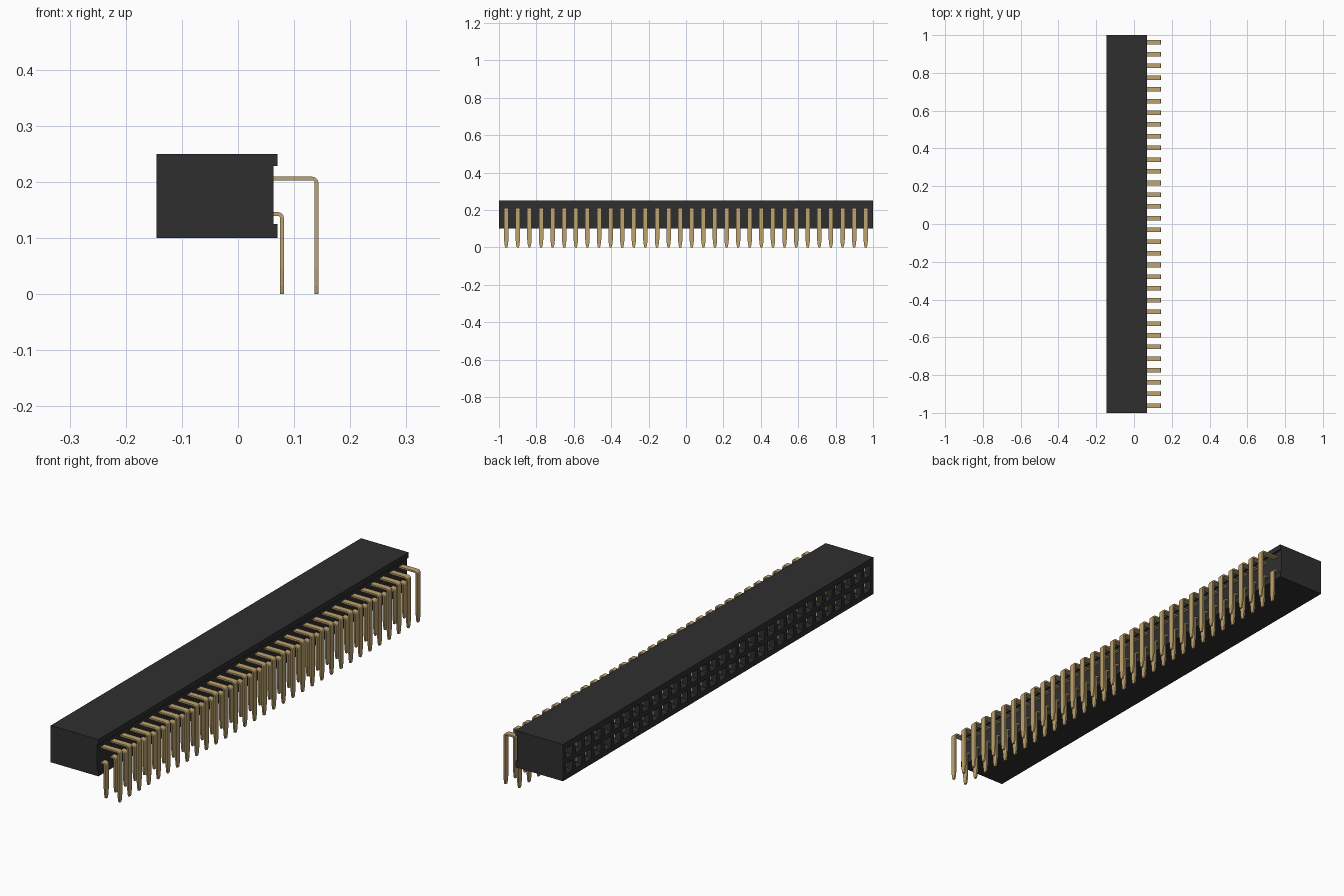
import bpy, bmesh, math

cube = bpy.data.objects.get("Cube")
if cube:
    bpy.data.objects.remove(cube, do_unlink=True)

COUNT, PITCH = 32, 0.062
Y0 = -PITCH * (COUNT - 1) / 2
ROWS = {"lower": (0.143, 0.0785), "upper": (0.206, 0.140)}   # pin height, leg x


def material(name, rgb, rough):
    m = bpy.data.materials.new(name)
    m.use_nodes = True
    m.diffuse_color = (*rgb, 1)
    bsdf = next(n for n in m.node_tree.nodes if n.type == 'BSDF_PRINCIPLED')
    bsdf.inputs["Base Color"].default_value = (*rgb, 1)
    bsdf.inputs["Roughness"].default_value = rough
    return m


black = material("black plastic", (0.028, 0.028, 0.028), 0.6)
gold = material("gold metal", (0.52, 0.37, 0.16), 0.4)


def finish(name, bm, mat):
    bmesh.ops.recalc_face_normals(bm, faces=bm.faces)
    mesh = bpy.data.meshes.new(name)
    bm.to_mesh(mesh)
    bm.free()
    mesh.materials.append(mat)
    ob = bpy.data.objects.new(name, mesh)
    bpy.context.collection.objects.link(ob)
    return ob


def repeat(ob):
    # one copy per position along the connector
    mod = ob.modifiers.new("Row", 'ARRAY')
    mod.count = COUNT
    mod.use_relative_offset = False
    mod.use_constant_offset = True
    mod.constant_offset_displace = (0, PITCH, 0)
    ob.location.y = Y0


def housing():
    bm = bmesh.new()
    ys = [-1] + [Y0 + (i - 0.5) * PITCH for i in range(COUNT + 1)] + [1]
    zs = [0.10, 0.1125, 0.1745, 0.2365, 0.25]
    grid = [[bm.verts.new((-0.145, y, z)) for z in zs] for y in ys]

    # socket side, divided into one cell per hole
    cells = []
    for i in range(len(ys) - 1):
        for j in range(len(zs) - 1):
            f = bm.faces.new((grid[i][j], grid[i][j + 1],
                              grid[i + 1][j + 1], grid[i + 1][j]))
            if 0 < i < len(ys) - 2 and 0 < j < len(zs) - 2:
                cells.append(f)

    # pin side with a long recess between two lips
    profile = [(0.07, 0.25), (0.07, 0.228), (0.063, 0.228),
               (0.063, 0.125), (0.07, 0.125), (0.07, 0.10)]
    near = [bm.verts.new((x, -1, z)) for x, z in profile]
    far = [bm.verts.new((x, 1, z)) for x, z in profile]
    for k in range(len(profile) - 1):
        bm.faces.new((near[k], near[k + 1], far[k + 1], far[k]))
    bm.faces.new([col[-1] for col in grid] + [far[0], near[0]])
    bm.faces.new([col[0] for col in grid] + [far[-1], near[-1]])
    bm.faces.new(grid[0] + near)
    bm.faces.new(grid[-1] + far)
    bmesh.ops.recalc_face_normals(bm, faces=bm.faces)

    # rim, funnel and deep shaft of each hole
    for thick, depth in ((0.010, 0), (0.008, -0.012), (0.0005, -0.11)):
        bmesh.ops.inset_individual(bm, faces=cells, thickness=thick,
                                   depth=depth, use_even_offset=True)
    return finish("housing", bm, black)


def pin(row, z, leg_x):
    # flat strip: (x, z, strip direction angle, half width)
    t, r = 0.0033, 0.008
    path = [(0.0, z, 0, 0.012)]
    for k in range(5):
        a = math.pi / 2 * k / 4
        path.append((leg_x - r + r * math.sin(a), z - r + r * math.cos(a), a, 0.012))
    down = math.pi / 2
    path += [(leg_x, 0.042, down, 0.012), (leg_x, 0.015, down, 0.009),
             (leg_x, 0.0, down, 0.0055)]
    bm = bmesh.new()
    rings = []
    for x, h, a, w in path:
        nx, nz = math.sin(a) * t, math.cos(a) * t
        rings.append([bm.verts.new((x + s * nx, v * w, h + s * nz))
                      for s, v in ((1, -1), (1, 1), (-1, 1), (-1, -1))])
    for p, q in zip(rings, rings[1:]):
        for k in range(4):
            bm.faces.new((p[k], p[(k + 1) % 4], q[(k + 1) % 4], q[k]))
    bm.faces.new(rings[0])
    bm.faces.new(rings[-1])
    repeat(finish(row + "_pins", bm, gold))


def contacts(row, z):
    # pair of spring leaves that close towards each other inside the hole
    bm = bmesh.new()
    for side in (-1, 1):
        rings = []
        for x, y in ((-0.128, 0.0095), (-0.105, 0.004), (-0.03, 0.0095)):
            rings.append([bm.verts.new((x, side * (y + dy), z + dz))
                          for dy, dz in ((0, -0.007), (0, 0.007),
                                         (0.002, 0.007), (0.002, -0.007))])
        for p, q in zip(rings, rings[1:]):
            for k in range(4):
                bm.faces.new((p[k], p[(k + 1) % 4], q[(k + 1) % 4], q[k]))
        bm.faces.new(rings[0])
        bm.faces.new(rings[-1])
    repeat(finish(row + "_contacts", bm, gold))


housing()
for row, (z, leg_x) in ROWS.items():
    pin(row, z, leg_x)
    contacts(row, z)
